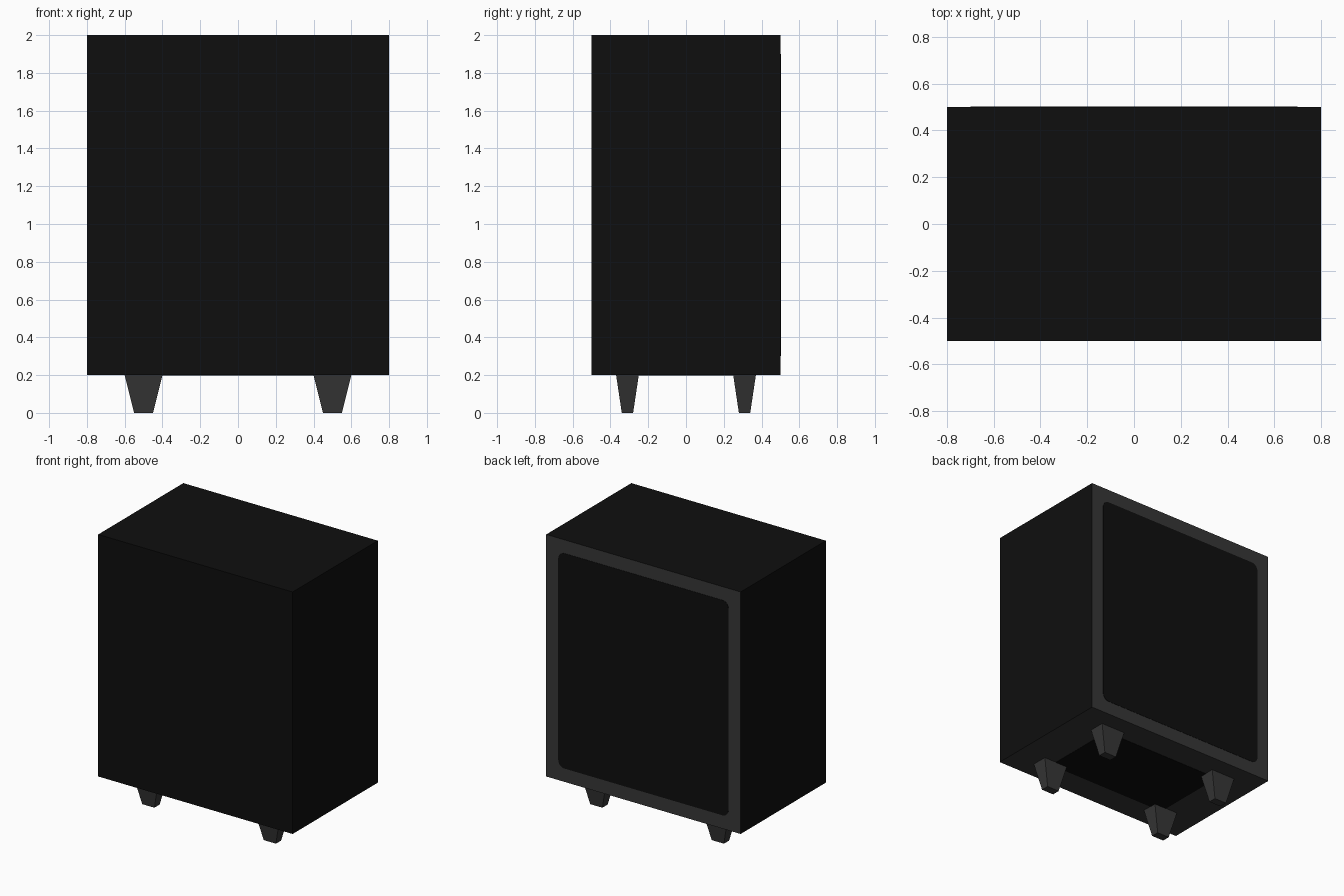
import bpy, bmesh, math
from mathutils import Matrix

if "Cube" in bpy.data.objects:
    bpy.data.objects.remove(bpy.data.objects["Cube"])


def material(name, v):
    m = bpy.data.materials.new(name)
    m.diffuse_color = (v, v, v, 1)
    m.use_nodes = True
    m.node_tree.nodes["Principled BSDF"].inputs["Base Color"].default_value = m.diffuse_color
    return m


black = material("soft black", 0.0045)
grey = material("charcoal grey", 0.037)


def add_object(name, bm, *mats):
    bmesh.ops.recalc_face_normals(bm, faces=bm.faces)
    mesh = bpy.data.meshes.new(name)
    bm.to_mesh(mesh)
    bm.free()
    for m in mats:
        mesh.materials.append(m)
    ob = bpy.data.objects.new(name, mesh)
    bpy.context.collection.objects.link(ob)
    return ob


def panel(name, w, h, r, matrix, thick=0.004):
    """Thin plate with rounded corners, lying in local xy."""
    bm = bmesh.new()
    pts = []
    steps = 6 if r else 0
    for i, (sx, sy) in enumerate(((1, 1), (-1, 1), (-1, -1), (1, -1))):
        for k in range(steps + 1):
            a = math.pi / 2 * (i + (k / steps if steps else 0))
            pts.append((sx * (w / 2 - r) + r * math.cos(a),
                        sy * (h / 2 - r) + r * math.sin(a)))
    face = bm.faces.new([bm.verts.new((x, y, -thick / 2)) for x, y in pts])
    ext = bmesh.ops.extrude_face_region(bm, geom=[face])
    top = [v for v in ext["geom"] if isinstance(v, bmesh.types.BMVert)]
    bmesh.ops.translate(bm, verts=top, vec=(0, 0, thick))
    bm.transform(matrix)
    return add_object(name, bm, black)


# Cabinet: black outside, grey back and underside
bm = bmesh.new()
bmesh.ops.create_cube(bm, size=1, matrix=Matrix.Translation((0, 0, 1.1))
                      @ Matrix.Diagonal((1.6, 1.0, 1.8, 1)))
for f in bm.faces:
    f.normal_update()
    f.material_index = 1 if f.normal.y > 0.5 or f.normal.z < -0.5 else 0
add_object("cabinet", bm, black, grey)

# Rounded black panel on the back, plain one underneath
panel("back_panel", 1.4, 1.6, 0.05,
      Matrix.Translation((0, 0.5, 1.1)) @ Matrix.Rotation(math.pi / 2, 4, 'X'))
panel("underside_panel", 1.0, 0.6, 0, Matrix.Translation((0, 0, 0.2)))

# Four tapered feet
for sx, side in ((-1, "left"), (1, "right")):
    for sy, end in ((-1, "front"), (1, "back")):
        bm = bmesh.new()
        bmesh.ops.create_cube(bm, size=1)
        for v in bm.verts:
            k = 1.0 if v.co.z > 0 else 0.5
            v.co = (sx * 0.5 + v.co.x * 0.2 * k,
                    sy * 0.31 + v.co.y * 0.12 * k,
                    0.2 if v.co.z > 0 else 0.0)
        add_object(f"{end}_{side}_foot", bm, grey)
